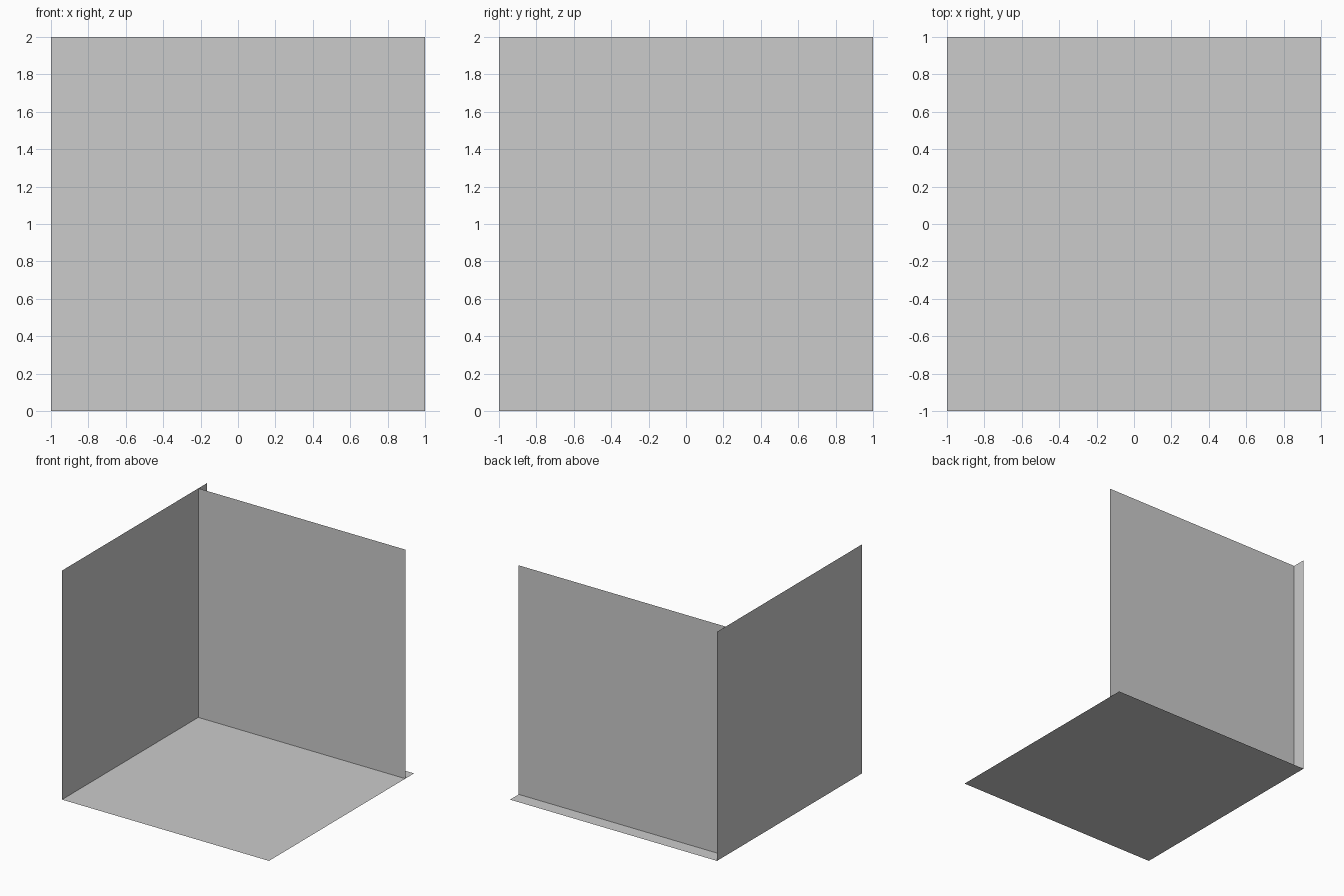
import bpy
from math import pi

if "Cube" in bpy.data.objects:
    bpy.data.objects.remove(bpy.data.objects["Cube"])


def panel(name, location, rotation=(0, 0, 0)):
    """Add a flat 2 x 2 sheet."""
    bpy.ops.mesh.primitive_plane_add(size=2, location=location, rotation=rotation)
    obj = bpy.context.object
    obj.name = name
    bpy.ops.object.transform_apply(location=False, rotation=True, scale=True)
    return obj


# Floor facing up
panel("floor", (0, 0, 0))

# Left wall facing into the room
panel("left_wall", (-1, 0, 1), (0, pi / 2, 0))

# Back wall facing the front, set slightly in from the rear edge
panel("back_wall", (0, 0.88, 1), (pi / 2, 0, 0))
